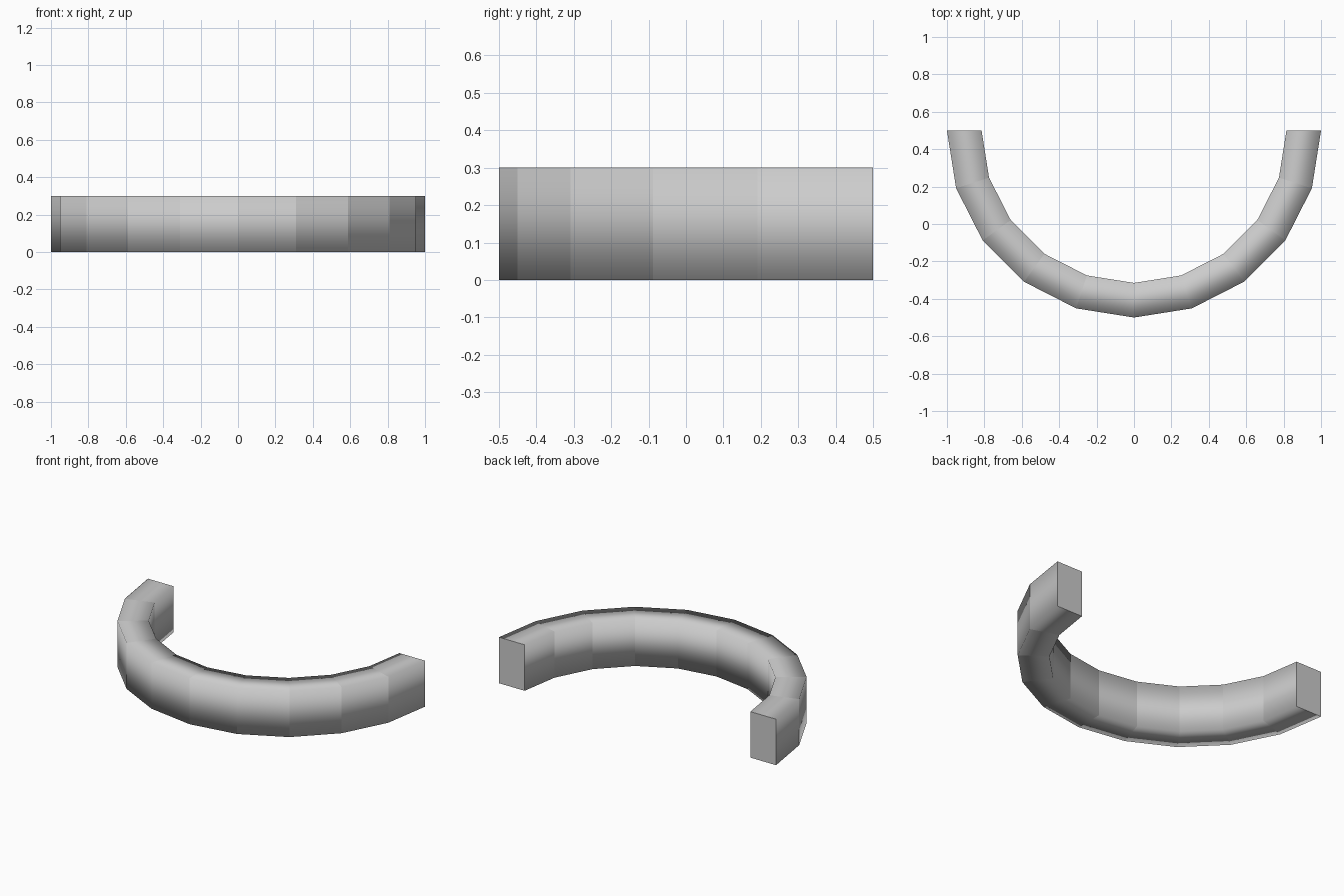
import bpy, bmesh
from math import sin, cos, pi

if "Cube" in bpy.data.objects:
    bpy.data.objects.remove(bpy.data.objects["Cube"])

SEGMENTS = 10
OUTER, INNER = 1.0, 0.815
HEIGHT, CENTRE_Y = 0.3, 0.5

# Half ring: a rectangular section carried round the front semicircle
bm = bmesh.new()
rings = []
for i in range(SEGMENTS + 1):
    a = pi + pi * i / SEGMENTS
    rings.append([bm.verts.new((r * cos(a), CENTRE_Y + r * sin(a), z))
                  for r, z in ((INNER, 0), (OUTER, 0), (OUTER, HEIGHT), (INNER, HEIGHT))])

for p, q in zip(rings, rings[1:]):
    for k in range(4):
        n = (k + 1) % 4
        bm.faces.new((p[k], p[n], q[n], q[k])).smooth = True

# Flat end caps
bm.faces.new(rings[0][::-1])
bm.faces.new(rings[-1])
bmesh.ops.recalc_face_normals(bm, faces=bm.faces)

# Facets break at each section, but shading rolls over the long edges
for ring in rings:
    for k in range(4):
        edge = bm.edges.get((ring[k], ring[(k + 1) % 4]))
        edge.smooth = False

mesh = bpy.data.meshes.new("half_ring")
bm.to_mesh(mesh)
bm.free()
bpy.context.collection.objects.link(bpy.data.objects.new("half_ring", mesh))
